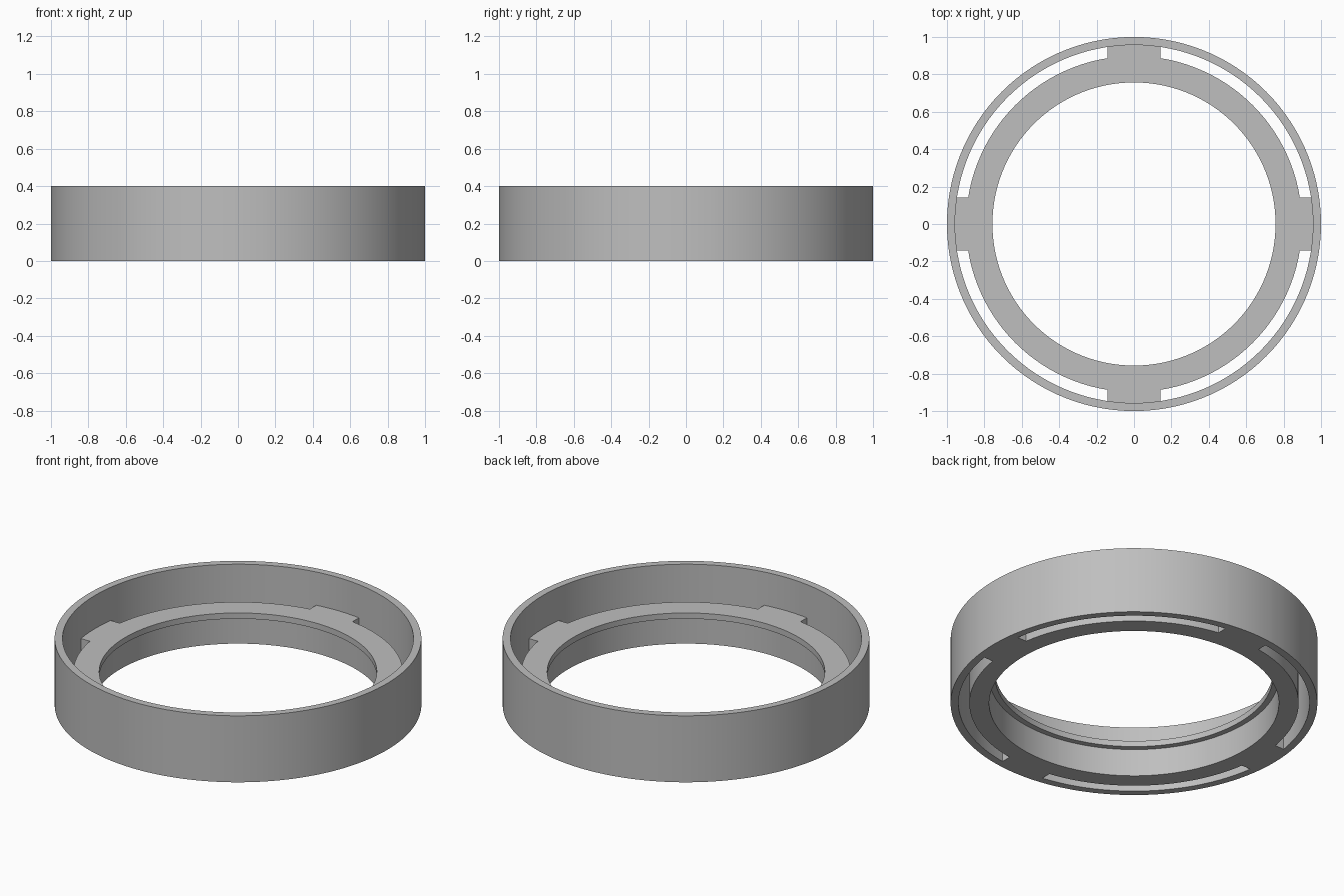
import bpy, bmesh
from math import asin, cos, sin, pi, radians

cube = bpy.data.objects.get("Cube")
if cube:
    bpy.data.objects.remove(cube, do_unlink=True)

# Main dimensions
OUTER, WALL, PLATE = 1.0, 0.957, 0.898
HOLE, RECESS = 0.757, 0.79
HEIGHT, PLATE_TOP, LIP_UNDER = 0.4, 0.2, 0.165
TAB_HALF = 0.142

grey = bpy.data.materials.new("plain grey")
grey.use_nodes = True
colour = (0.52, 0.52, 0.52, 1)
grey.diffuse_color = colour
grey.node_tree.nodes["Principled BSDF"].inputs["Base Color"].default_value = colour


def stations():
    """Angles round the ring, each with the plate's rim radius there."""
    a, b = asin(TAB_HALF / WALL), asin(TAB_HALF / PLATE)
    out = []
    for q in range(4):
        start = q * pi / 2
        out += [(start - a + 2 * a * i / 6, WALL) for i in range(7)]
        out += [(start + b + (pi / 2 - 2 * b) * i / 24, PLATE) for i in range(25)]
    return out


def sweep(name, profile):
    """Sweep a closed (radius, z) section round the z axis."""
    bm = bmesh.new()
    rings = [[bm.verts.new((r * cos(t), r * sin(t), z)) for r, z in profile(rim)]
             for t, rim in stations()]
    for i, ring in enumerate(rings):
        last = rings[i - 1]
        for j in range(len(ring)):
            bm.faces.new((last[j - 1], ring[j - 1], ring[j], last[j]))
    bmesh.ops.recalc_face_normals(bm, faces=bm.faces)
    mesh = bpy.data.meshes.new(name)
    bm.to_mesh(mesh)
    bm.free()
    mesh.materials.append(grey)
    obj = bpy.data.objects.new(name, mesh)
    bpy.context.collection.objects.link(obj)
    bpy.ops.object.select_all(action="DESELECT")
    obj.select_set(True)
    bpy.context.view_layer.objects.active = obj
    bpy.ops.object.shade_smooth_by_angle(angle=radians(30))


# Thin outer wall
sweep("outer_wall", lambda rim: [(OUTER, 0), (OUTER, HEIGHT), (WALL, HEIGHT), (WALL, 0)])

# Inner ring with four tabs reaching the wall and a thin lip over the hole
sweep("tabbed_inner_ring", lambda rim: [
    (rim, 0), (rim, PLATE_TOP), (HOLE, PLATE_TOP),
    (HOLE, LIP_UNDER), (RECESS, LIP_UNDER), (RECESS, 0)])
